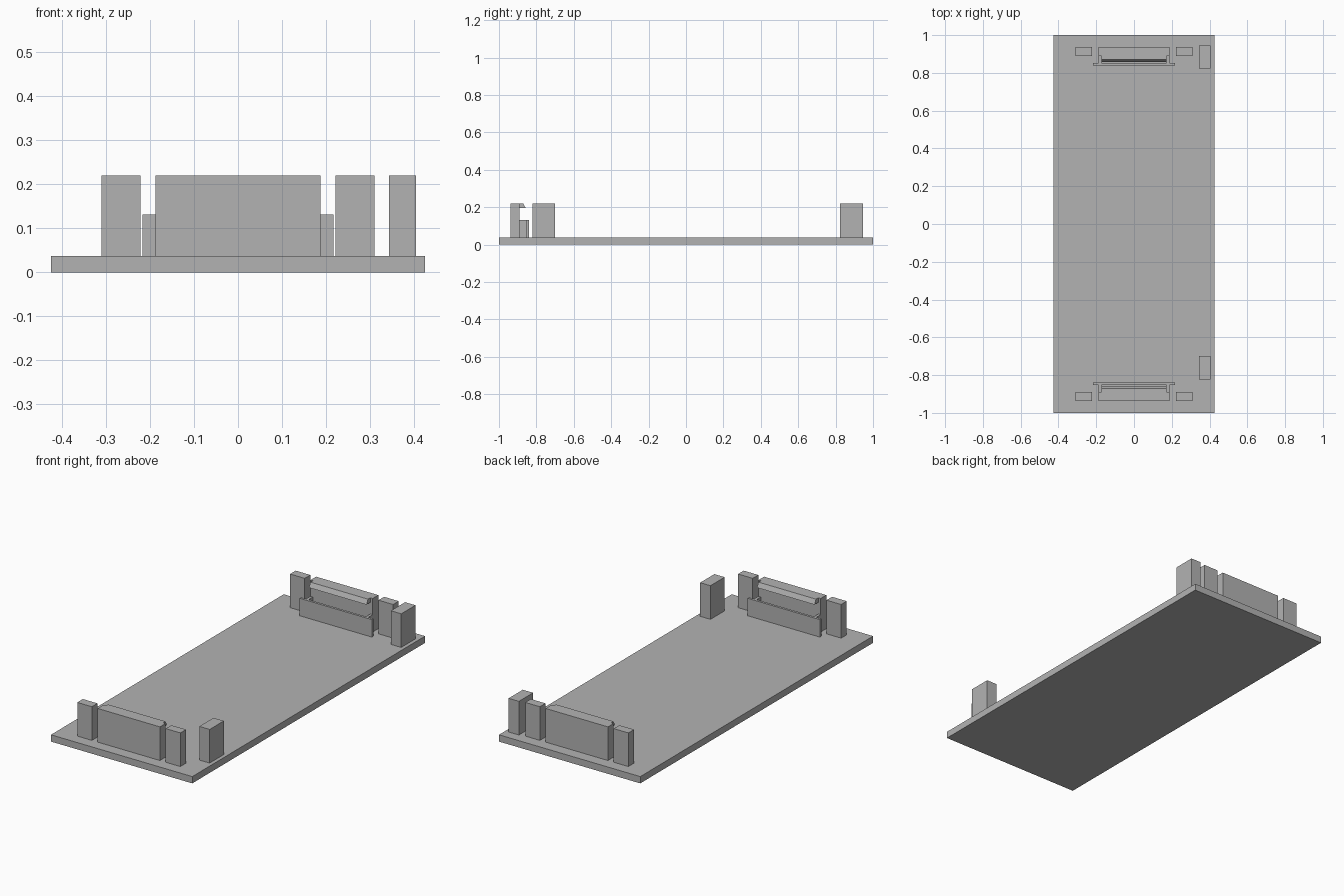
import bpy
import bmesh

cube = bpy.data.objects.get("Cube")
if cube:
    bpy.data.objects.remove(cube, do_unlink=True)

grey = bpy.data.materials.new("plain grey")
grey.use_nodes = True
colour = (0.45, 0.45, 0.45, 1)
grey.diffuse_color = colour
grey.node_tree.nodes["Principled BSDF"].inputs["Base Color"].default_value = colour

BASE = 0.037   # top of the plate
TOP = 0.22     # top of the posts
LIP = 0.132    # top of the low retaining wall


def prism(name, outline, to_3d, depth):
    """Extrude a closed 2D outline along the depth vector."""
    bm = bmesh.new()
    face = bm.faces.new([bm.verts.new(to_3d(a, b)) for a, b in outline])
    new = bmesh.ops.extrude_face_region(bm, geom=[face])["geom"]
    bmesh.ops.translate(bm, vec=depth,
                        verts=[v for v in new if isinstance(v, bmesh.types.BMVert)])
    bmesh.ops.recalc_face_normals(bm, faces=bm.faces)
    mesh = bpy.data.meshes.new(name)
    bm.to_mesh(mesh)
    bm.free()
    mesh.materials.append(grey)
    obj = bpy.data.objects.new(name, mesh)
    bpy.context.collection.objects.link(obj)
    return obj


def box(name, x, y, z):
    outline = [(x[0], y[0]), (x[1], y[0]), (x[1], y[1]), (x[0], y[1])]
    return prism(name, outline, lambda a, b: (a, b, z[0]), (0, 0, z[1] - z[0]))


box("base_plate", (-0.425, 0.425), (-1, 1), (0, BASE))

for end, s in (("front", -1), ("back", 1)):
    # Tall back wall of the clip with a post on either side
    wall_y = (s * 0.938, s * 0.89)
    box(end + "_clip_wall", (-0.187, 0.187), wall_y, (BASE, TOP))
    for side, m in (("left", 1), ("right", -1)):
        box(f"{end}_{side}_post", (m * 0.222, m * 0.31), wall_y, (BASE, TOP))

    # Sloped hook running along the top of the wall
    hook = [(0.89, 0.195), (0.857, 0.195), (0.87, TOP), (0.89, TOP)]
    prism(end + "_clip_hook", hook, lambda a, b: (-0.173, s * a, b), (0.346, 0, 0))

    # Low retaining wall with cheeks joining it to the tall wall
    half = [(0.173, 0.89), (0.173, 0.853), (-0.173, 0.853), (-0.173, 0.89),
            (-0.187, 0.89), (-0.187, 0.853), (-0.217, 0.853), (-0.217, 0.84),
            (0.217, 0.84), (0.217, 0.853), (0.187, 0.853), (0.187, 0.89)]
    prism(end + "_retaining_wall", half, lambda a, b: (a, s * b, BASE),
          (0, 0, LIP - BASE))

# Tall blocks along the left edge
box("front_edge_block", (0.343, 0.405), (-0.822, -0.7), (BASE, TOP))
box("back_edge_block", (0.343, 0.405), (0.824, 0.946), (BASE, TOP))
